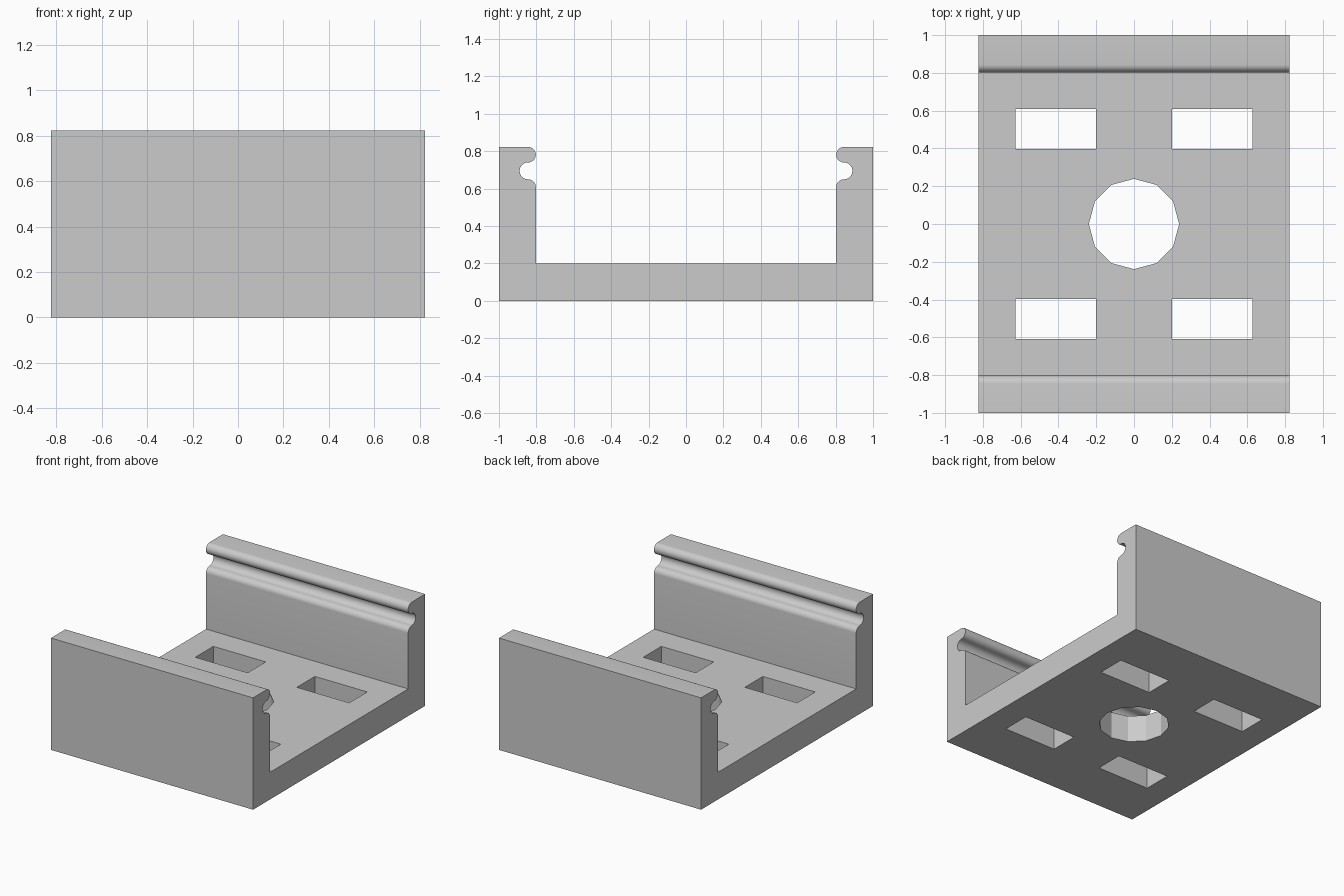
import bpy
import bmesh
from math import cos, sin, radians, pi

cube = bpy.data.objects.get("Cube")
if cube:
    bpy.data.objects.remove(cube, do_unlink=True)

HALF_X, TOP, FLOOR, INNER = 0.823, 0.823, 0.2, 0.803
LIP_R, GROOVE_R, BEAD_Y = 0.0415, 0.045, 0.8445

grey = bpy.data.materials.new("plain_grey")
grey.use_nodes = True
colour = (0.6, 0.6, 0.6, 1)
grey.diffuse_color = colour
grey.node_tree.nodes["Principled BSDF"].inputs["Base Color"].default_value = colour


def arc(cy, cz, r, start, end, steps):
    """Points along an arc in the y-z plane, angles in degrees."""
    angles = [radians(start + (end - start) * i / steps) for i in range(steps + 1)]
    return [(cy + r * cos(a), cz + r * sin(a)) for a in angles]


def make_object(name, bm):
    bmesh.ops.recalc_face_normals(bm, faces=bm.faces)
    mesh = bpy.data.meshes.new(name)
    bm.to_mesh(mesh)
    bm.free()
    obj = bpy.data.objects.new(name, mesh)
    bpy.context.collection.objects.link(obj)
    return obj


# Channel: half profile with snap lip and groove, mirrored and extruded along x
lip_z = TOP - LIP_R
groove_z = lip_z - LIP_R - GROOVE_R
bead_z = groove_z - GROOVE_R - LIP_R
half = [(1, 0), (1, TOP)]
half += arc(BEAD_Y, lip_z, LIP_R, 90, 270, 16)
half += arc(BEAD_Y, groove_z, GROOVE_R, 90, -90, 16)[1:]
half += arc(BEAD_Y, bead_z, LIP_R, 90, 180, 8)[1:]
half += [(INNER, FLOOR)]
profile = half + [(-y, z) for y, z in reversed(half)]

bm = bmesh.new()
face = bm.faces.new([bm.verts.new((-HALF_X, y, z)) for y, z in profile])
extruded = bmesh.ops.extrude_face_region(bm, geom=[face])["geom"]
moved = [v for v in extruded if isinstance(v, bmesh.types.BMVert)]
bmesh.ops.translate(bm, verts=moved, vec=(2 * HALF_X, 0, 0))
# keep the starting cap so the body is closed
if not face.is_valid:
    bmesh.ops.holes_fill(bm, edges=[e for e in bm.edges if e.is_boundary])
channel = make_object("channel_body", bm)
channel.data.materials.append(grey)

# Cutter: central twelve-sided hole and four rectangular slots
bm = bmesh.new()
ring = bmesh.ops.create_cone(bm, cap_ends=True, segments=12, radius1=0.239,
                             radius2=0.239, depth=0.6)["verts"]
bmesh.ops.translate(bm, verts=ring, vec=(0, 0, FLOOR / 2))
for sx in (-1, 1):
    for sy in (-1, 1):
        box = bmesh.ops.create_cube(bm, size=1)["verts"]
        bmesh.ops.scale(bm, verts=box, vec=(0.427, 0.21, 0.6))
        bmesh.ops.translate(bm, verts=box, vec=(sx * 0.4135, sy * 0.503, FLOOR / 2))
cutter = make_object("floor_cutter", bm)
cutter.data.materials.append(grey)
cutter.hide_render = True

cut = channel.modifiers.new("floor_openings", "BOOLEAN")
cut.operation = "DIFFERENCE"
cut.solver = "EXACT"
cut.object = cutter

# Bake the openings, drop the cutter, then smooth only the rounded beads
bpy.ops.object.select_all(action="DESELECT")
channel.select_set(True)
bpy.context.view_layer.objects.active = channel
bpy.ops.object.modifier_apply(modifier=cut.name)
bpy.data.objects.remove(cutter, do_unlink=True)
bpy.ops.object.shade_smooth_by_angle(angle=pi / 7)
